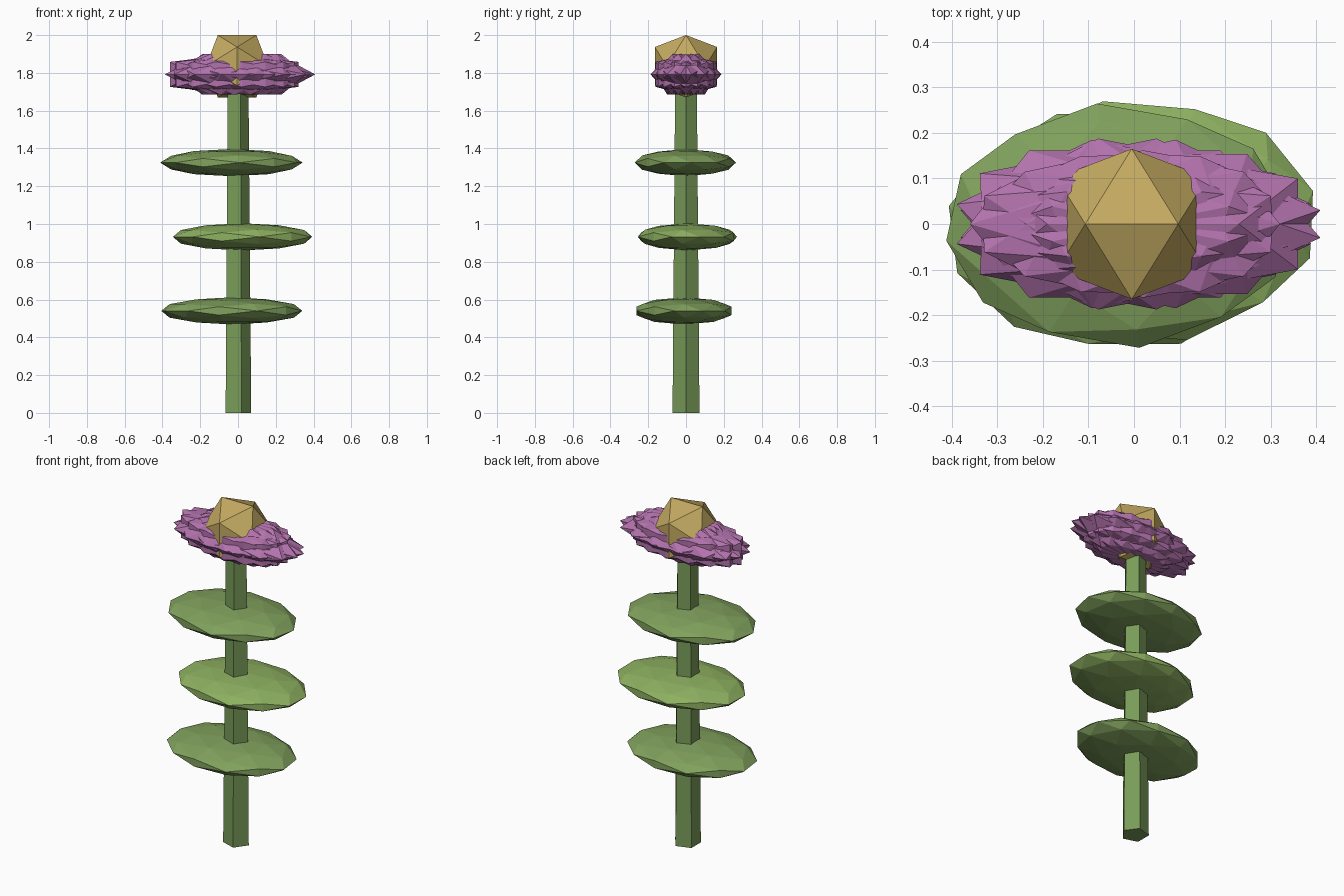
import bpy, bmesh, math
from mathutils import Matrix, Vector

if "Cube" in bpy.data.objects:
    bpy.data.objects.remove(bpy.data.objects["Cube"])

PHI = (1 + 5 ** 0.5) / 2


def material(name, rgb):
    m = bpy.data.materials.new(name)
    m.diffuse_color = (*rgb, 1)
    m.use_nodes = True
    m.node_tree.nodes["Principled BSDF"].inputs["Base Color"].default_value = m.diffuse_color
    return m


def finish(bm, name, mat):
    bmesh.ops.recalc_face_normals(bm, faces=bm.faces)
    me = bpy.data.meshes.new(name)
    bm.to_mesh(me)
    bm.free()
    me.materials.append(mat)
    ob = bpy.data.objects.new(name, me)
    bpy.context.collection.objects.link(ob)


def ball(name, mat, centre, radii, angle=0, cuts=0):
    """Unit icosahedron with an edge on top, turned about z, then stretched."""
    bm = bmesh.new()
    for a in (-1, 1):
        for b in (-PHI, PHI):
            for co in ((a, 0, b), (0, b, a), (b, a, 0)):
                bm.verts.new(Vector(co).normalized())
    bmesh.ops.convex_hull(bm, input=bm.verts[:])
    if cuts:
        bmesh.ops.subdivide_edges(bm, edges=bm.edges[:], cuts=cuts, use_grid_fill=True)
        for v in bm.verts:
            v.co.normalize()
    bm.transform(Matrix.Translation(centre) @ Matrix.Diagonal((*radii, 1))
                 @ Matrix.Rotation(math.radians(angle), 4, 'Z'))
    finish(bm, name, mat)


green = material("stem_green", (0.19, 0.33, 0.10))
leaf_green = material("leaf_green", (0.22, 0.36, 0.11))
light_green = material("light_leaf_green", (0.27, 0.44, 0.12))
purple = material("petal_purple", (0.45, 0.17, 0.42))
gold = material("centre_gold", (0.55, 0.40, 0.12))

# Tapered five-sided stem with a corner towards +x
bm = bmesh.new()
bmesh.ops.create_cone(bm, cap_ends=True, segments=5, radius1=0.075, radius2=0.06, depth=1.79)
corner = max(bm.verts, key=lambda v: (round(v.co.z, 3), v.co.x)).co
turn = -math.atan2(corner.y, corner.x)
bm.transform(Matrix.Translation((-0.005, 0, 0.895)) @ Matrix.Rotation(turn, 4, 'Z'))
finish(bm, "stem", green)

# Three flattened leaves, alternating sides
for i, (z, deg, mat) in enumerate([(0.54, 201, leaf_green), (0.932, 14, light_green),
                                   (1.325, 187, leaf_green)]):
    a = math.radians(deg)
    ball(f"leaf_{i + 1}", mat, (0.03 * math.cos(a) - 0.005, 0.03 * math.sin(a), z),
         (0.38, 0.27, 0.072), deg, cuts=1)

# Overlapping spiky petals
for i in range(8):
    deg = i * 22.5
    off = 0.02 * math.cos(math.radians(2 * deg))
    ball(f"petal_{i + 1}", purple, (off, 0, 1.792), (0.4, 0.19, 0.126), deg)

# Flower centre
ball("flower_centre", gold, (-0.005, 0, 1.835), (0.194, 0.194, 0.194))
